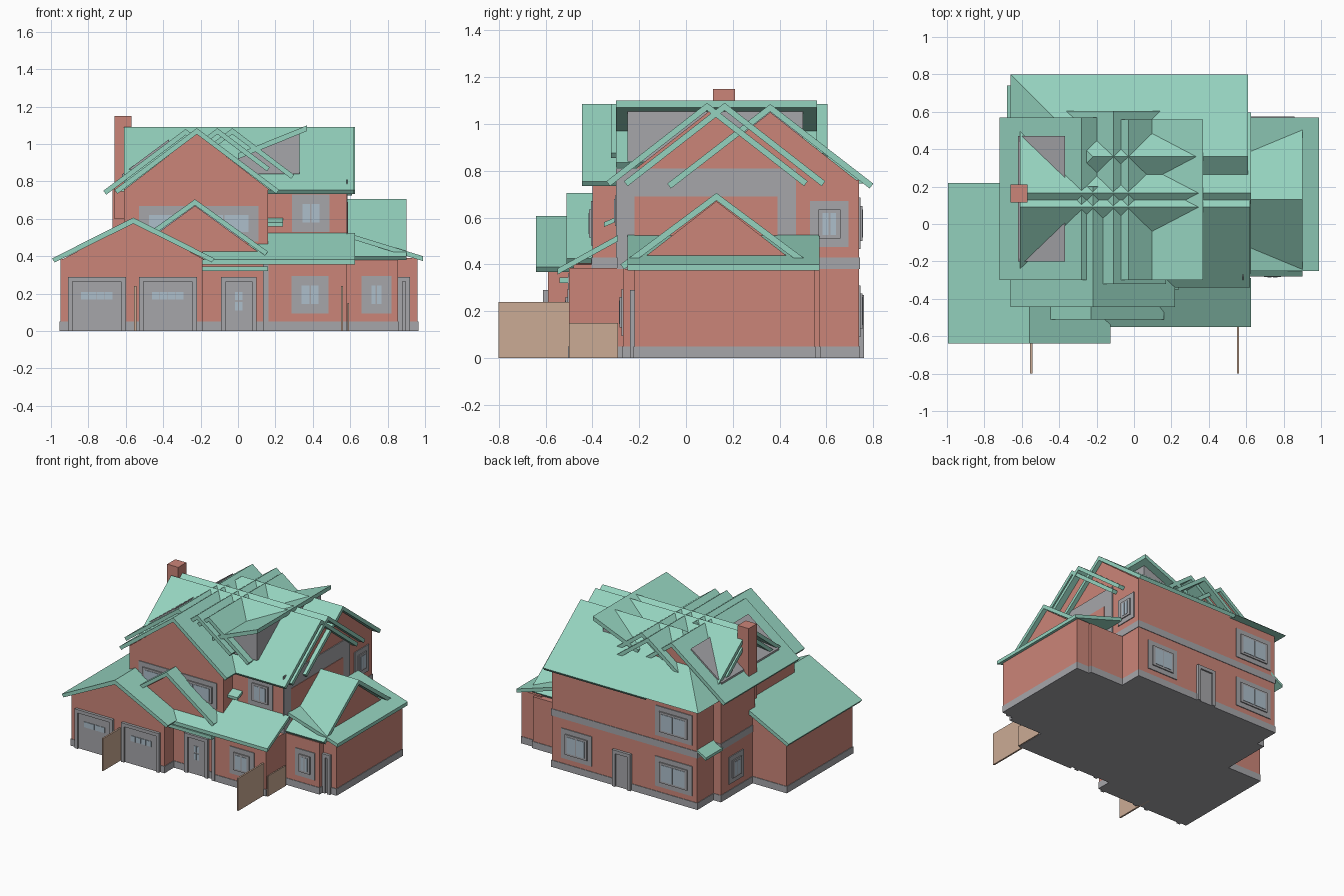
import bpy, bmesh
from mathutils import Vector

if "Cube" in bpy.data.objects:
    bpy.data.objects.remove(bpy.data.objects["Cube"])


def material(name, rgb):
    m = bpy.data.materials.new(name)
    m.diffuse_color = (*rgb, 1)
    m.use_nodes = True
    m.node_tree.nodes["Principled BSDF"].inputs["Base Color"].default_value = m.diffuse_color
    return m


RED = material("brick red", (0.60, 0.235, 0.19))
GREEN = material("roof green", (0.30, 0.65, 0.52))
GREY = material("trim grey", (0.38, 0.38, 0.40))
GLASS = material("window glass", (0.42, 0.52, 0.60))
TAN = material("fence tan", (0.60, 0.41, 0.30))


def finish(name, bm, mat):
    bmesh.ops.recalc_face_normals(bm, faces=bm.faces)
    me = bpy.data.meshes.new(name)
    bm.to_mesh(me)
    bm.free()
    me.materials.append(mat)
    ob = bpy.data.objects.new(name, me)
    bpy.context.collection.objects.link(ob)
    return ob


def prism(name, axis, a0, a1, pts, mat):
    """Extrude a (horizontal, z) outline along x or y from a0 to a1."""
    bm = bmesh.new()
    vs = [bm.verts.new((u, a0, z) if axis == 'y' else (a0, u, z)) for u, z in pts]
    f = bm.faces.new(vs)
    r = bmesh.ops.extrude_face_region(bm, geom=[f])
    d = Vector((0, a1 - a0, 0)) if axis == 'y' else Vector((a1 - a0, 0, 0))
    bmesh.ops.translate(bm, vec=d, verts=[v for v in r['geom'] if isinstance(v, bmesh.types.BMVert)])
    return finish(name, bm, mat)


def box(name, x0, x1, y0, y1, z0, z1, mat):
    return prism(name, 'y', y0, y1, [(x0, z0), (x1, z0), (x1, z1), (x0, z1)], mat)


def gable_roof(name, axis, a0, a1, c, zr, w, ze, t=0.026):
    """Chevron roof: ridge at c/zr, eaves at c +- w / ze, square-cut ends."""
    k = t * 0.6
    prism(name, axis, a0, a1,
          [(c - w, ze), (c, zr), (c + w, ze), (c + w - k, ze - t * 0.8),
           (c, zr - t * 1.25), (c - w + k, ze - t * 0.8)], GREEN)


def gable_wall(name, axis, a0, a1, c, zr, w, ze):
    prism(name, axis, a0, a1, [(c - w, ze), (c + w, ze), (c, zr)], RED)


def slab(name, axis, a0, a1, p, q, t=0.026, mat=GREEN):
    """Single sloping roof sheet from p to q."""
    prism(name, axis, a0, a1, [p, q, (q[0], q[1] - t), (p[0], p[1] - t)], mat)


def walls(name, x0, x1, y0, y1, h, band=False):
    """Wall volume with a grey plinth and an optional storey band."""
    e = 0.004
    box(name + "_walls", x0, x1, y0, y1, 0.002, h, RED)
    box(name + "_plinth", x0 - e, x1 + e, y0 - e, y1 + e, 0, 0.05, GREY)
    if band:
        box(name + "_band", x0 - e, x1 + e, y0 - e, y1 + e, 0.38, 0.43, GREY)


def panel(name, side, pos, u0, u1, z0, z1, out, mat):
    """Plate on a wall; side is -y, +y, -x or +x."""
    s = -1 if side[0] == '-' else 1
    a, b = sorted((pos, pos + s * out))
    if side[1] == 'y':
        box(name, u0, u1, a, b, z0, z1, mat)
    else:
        box(name, a, b, u0, u1, z0, z1, mat)


def window(name, side, pos, u0, u1, z0, z1, panes=2):
    panel(name + "_surround", side, pos, u0, u1, z0, z1, 0.006, GREY)
    m = 0.035
    panel(name + "_frame", side, pos, u0 + m, u1 - m, z0 + m, z1 - m, 0.014, GREY)
    a, b = u0 + m + 0.015, u1 - m - 0.015
    step = (b - a) / panes
    for i in range(panes):
        panel(f"{name}_pane_{i}", side, pos, a + i * step + 0.004, a + (i + 1) * step - 0.004,
              z0 + m + 0.015, z1 - m - 0.015, 0.017, GLASS)


def door(name, side, pos, u0, u1, z1, lights):
    """Two jambs and a lintel around a door leaf with glass lights (u0,u1,z0,z1)."""
    j = 0.025
    for i, (a, b) in enumerate(((u0, u0 + j), (u1 - j, u1))):
        panel(f"{name}_jamb_{i}", side, pos, a, b, 0, z1, 0.02, GREY)
    panel(name + "_lintel", side, pos, u0, u1, z1 - j, z1, 0.02, GREY)
    panel(name + "_leaf", side, pos, u0 + j, u1 - j, 0, z1 - j, 0.008, GREY)
    for i, (a, b, c, d) in enumerate(lights):
        panel(f"{name}_light_{i}", side, pos, a, b, c, d, 0.012, GLASS)


# Wall volumes
walls("main_house", -0.61, 0.58, -0.29, 0.74, 0.76, True)
walls("front_gable_bay", -0.61, 0.16, -0.40, -0.2, 0.76, True)
walls("left_bay", -0.67, -0.5, 0.15, 0.55, 0.76, True)
walls("garage", -0.95, -0.19, -0.59, 0.18, 0.385)
walls("entry", -0.25, 0.16, -0.48, -0.3, 0.40)
walls("front_room", 0.16, 0.58, -0.50, -0.25, 0.385)
walls("side_bay", 0.5, 0.855, -0.27, 0.57, 0.38)
walls("side_wing", 0.8, 0.96, -0.22, 0.55, 0.39)
box("entry_corner_post", 0.135, 0.163, -0.505, -0.47, 0, 0.36, GREY)

# Red gable triangles under the roofs
gable_wall("garage_gable", 'y', -0.59, 0.18, -0.56, 0.585, 0.385, 0.38)
gable_wall("front_gable", 'y', -0.40, 0.0, -0.22, 1.055, 0.39, 0.755)
gable_wall("rear_left_gable", 'y', 0.3, 0.55, -0.28, 1.055, 0.39, 0.755)
gable_wall("porch_gable", 'y', -0.47, -0.39, -0.23, 0.67, 0.37, 0.40)
gable_wall("wing_gable", 'x', 0.60, 0.87, 0.13, 0.67, 0.36, 0.39)
gable_wall("right_gable_front", 'x', 0.3, 0.58, 0.10, 1.055, 0.39, 0.75)
gable_wall("right_gable_rear", 'x', 0.3, 0.58, 0.36, 1.05, 0.38, 0.75)

# Main roofs: three ridges running left to right
gable_roof("main_roof_front", 'x', -0.61, 0.62, 0.09, 1.09, 0.43, 0.755)
gable_roof("main_roof_middle", 'x', -0.61, 0.625, 0.165, 1.09, 0.43, 0.755)
gable_roof("main_roof_rear", 'x', -0.22, 0.61, 0.36, 1.085, 0.44, 0.745)
bm = bmesh.new()                       # hipped left end of the rear roof
hip = [bm.verts.new(p) for p in ((-0.66, 0.8, 0.745), (-0.22, 0.8, 0.745), (-0.22, 0.36, 1.085),
                                 (-0.22, -0.08, 0.745), (-0.66, -0.08, 0.745))]
for ids in ((0, 1, 2), (0, 2, 4), (2, 3, 4), (0, 4, 3, 1), (1, 3, 2)):
    bm.faces.new([hip[i] for i in ids])
finish("main_roof_hip", bm, GREEN)

# Cross roofs: ridges running front to back
gable_roof("front_gable_roof", 'y', -0.445, 0.2, -0.22, 1.085, 0.44, 0.755)
gable_roof("left_bay_roof", 'y', -0.30, 0.57, -0.28, 1.08, 0.44, 0.75)
gable_roof("cross_roof_middle", 'y', -0.32, 0.605, -0.11, 1.085, 0.28, 0.875)
gable_roof("cross_roof_right", 'y', -0.30, 0.56, -0.03, 1.085, 0.33, 0.835)

# Roof dormer with tilted sheet, and the grey patch on the left slope
prism("dormer_walls", 'y', -0.25, 0.50, [(0, 0.84), (0.33, 0.84), (0.33, 1.055), (0, 0.92)], GREY)
slab("dormer_roof", 'y', -0.30, 0.56, (0.0, 0.95), (0.37, 1.10), 0.03)
slab("left_attic_patch", 'y', -0.20, 0.47, (-0.62, 0.838), (-0.37, 1.025), 0.03, GREY)

# Lower roofs
gable_roof("garage_roof", 'y', -0.64, 0.22, -0.56, 0.607, 0.435, 0.388)
gable_roof("porch_gable_roof", 'y', -0.51, -0.39, -0.23, 0.705, 0.39, 0.425)
slab("front_skirt_roof", 'x', -0.19, 0.625, (-0.55, 0.382), (-0.29, 0.525))
box("entry_canopy", -0.19, 0.16, -0.54, -0.46, 0.32, 0.345, GREEN)
gable_roof("wing_gable_roof", 'x', 0.585, 0.90, 0.13, 0.705, 0.41, 0.40)
slab("wing_lean_roof", 'y', -0.25, 0.57, (0.585, 0.525), (0.99, 0.40))
slab("left_bay_awning", 'y', 0.54, 0.74, (-0.68, 0.40), (-0.58, 0.46), 0.02)
slab("front_awning", 'x', 0.16, 0.24, (-0.35, 0.58), (-0.28, 0.61), 0.02)

# Chimney
box("chimney", -0.66, -0.57, 0.115, 0.21, 0.6, 1.15, RED)

# Grey framed panel on the right gable end
panel("right_wall_frame", '+x', 0.58, -0.30, 0.47, 0.43, 0.81, 0.006, GREY)
panel("right_wall_infill", '+x', 0.58, -0.22, 0.39, 0.43, 0.69, 0.009, RED)

# Windows
window("front_upper_window", '-y', -0.40, -0.53, 0.11, 0.48, 0.67, 4)
window("front_right_upper_window", '-y', -0.29, 0.29, 0.49, 0.53, 0.73)
window("front_room_window", '-y', -0.50, 0.285, 0.485, 0.095, 0.295)
window("side_bay_window", '-y', -0.27, 0.66, 0.82, 0.095, 0.295)
window("right_upper_window", '+x', 0.58, 0.53, 0.695, 0.475, 0.67)
window("rear_upper_window", '+y', 0.74, -0.57, -0.27, 0.465, 0.685)
window("rear_lower_window", '+y', 0.74, -0.57, -0.27, 0.09, 0.31)
window("rear_right_window", '+y', 0.74, 0.25, 0.50, 0.09, 0.31)
window("left_bay_window", '-x', -0.67, 0.29, 0.46, 0.095, 0.295)

# Doors
for i, u in enumerate((-0.91, -0.53)):
    door(f"garage_door_{i}", '-y', -0.59, u, u + 0.31, 0.29,
         [(u + 0.07 + k * 0.043, u + 0.11 + k * 0.043, 0.17, 0.21) for k in range(4)])
door("front_door", '-y', -0.48, -0.09, 0.10, 0.29,
     [(a, a + 0.018, z, z + 0.045) for a in (-0.017, 0.006) for z in (0.11, 0.165)])
door("side_door", '-y', -0.22, 0.855, 0.92, 0.29, [])
door("rear_door", '+y', 0.74, -0.075, 0.075, 0.27, [])

# Yard fences
for i, x in enumerate((-0.555, 0.55)):
    box(f"fence_panel_{i}", x, x + 0.012, -0.80, -0.5, 0, 0.24, TAN)
box("side_fence", 0.586, 0.594, -0.50, -0.29, 0, 0.15, TAN)
